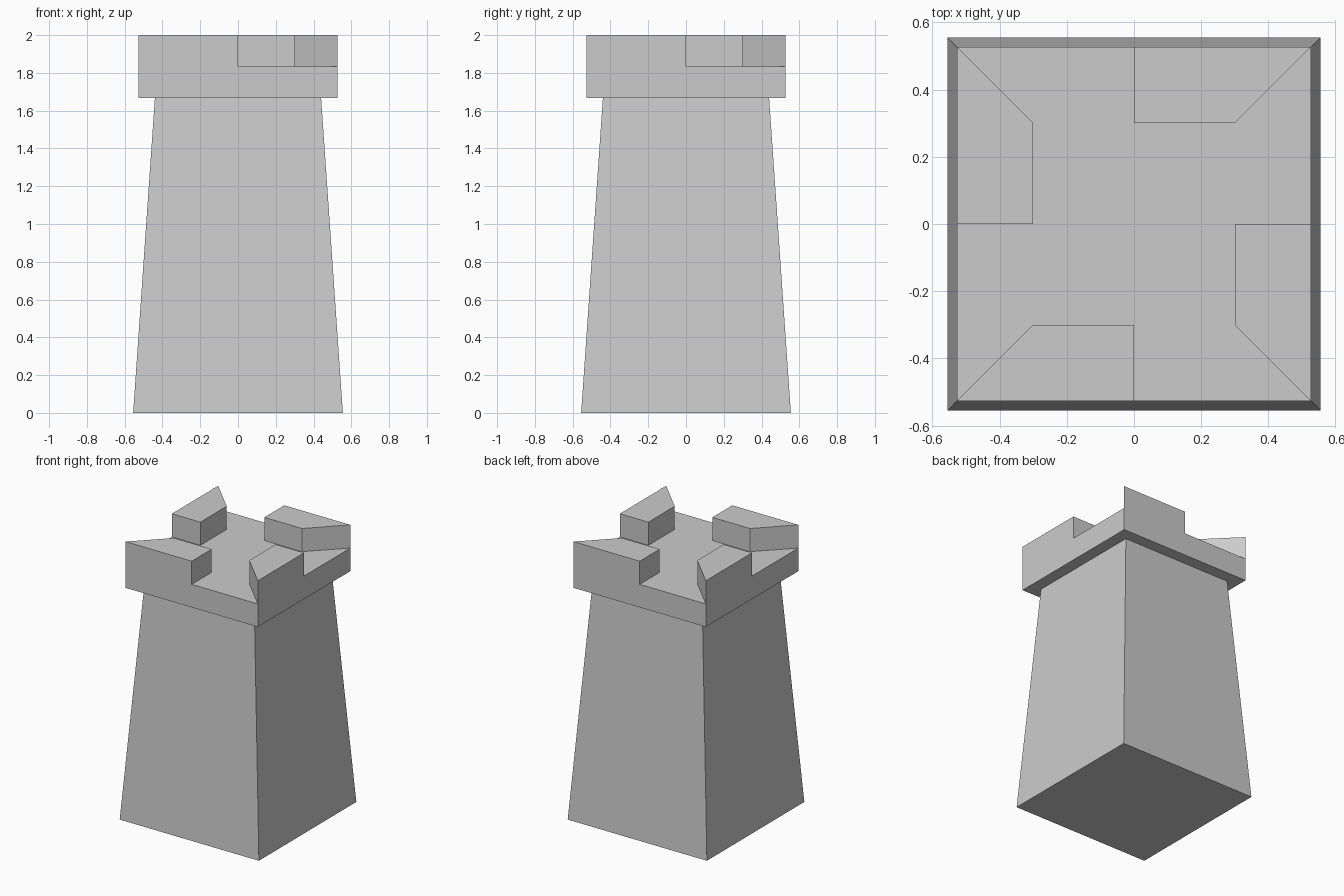
import bpy, bmesh

if "Cube" in bpy.data.objects:
    bpy.data.objects.remove(bpy.data.objects["Cube"])

bm = bmesh.new()

# Square ring of 8 points: corners and side midpoints, counter-clockwise
OUTLINE = [(-1, -1), (0, -1), (1, -1), (1, 0), (1, 1), (0, 1), (-1, 1), (-1, 0)]


def ring(half, z):
    return [bm.verts.new((x * half, y * half, z)) for x, y in OUTLINE]


def bridge(a, b):
    n = len(a)
    return [bm.faces.new((a[i], a[(i + 1) % n], b[(i + 1) % n], b[i])) for i in range(n)]


# Tapered shaft, overhanging parapet block and walkway rim
rings = [ring(h, z) for h, z in
         [(0.555, 0), (0.44, 1.667), (0.527, 1.667), (0.527, 1.833), (0.30, 1.833)]]
for lower, upper in zip(rings, rings[1:]):
    rim = bridge(lower, upper)

# Closed underside and roof floor
bm.faces.new(rings[0][::-1])
bm.faces.new(rings[-1])

# Raised battlements on every second rim segment
for f in bmesh.ops.extrude_discrete_faces(bm, faces=rim[::2])["faces"]:
    bmesh.ops.translate(bm, vec=(0, 0, 0.167), verts=f.verts)

bmesh.ops.recalc_face_normals(bm, faces=bm.faces)
mesh = bpy.data.meshes.new("castle_tower")
bm.to_mesh(mesh)
bm.free()
bpy.context.collection.objects.link(bpy.data.objects.new("castle_tower", mesh))
